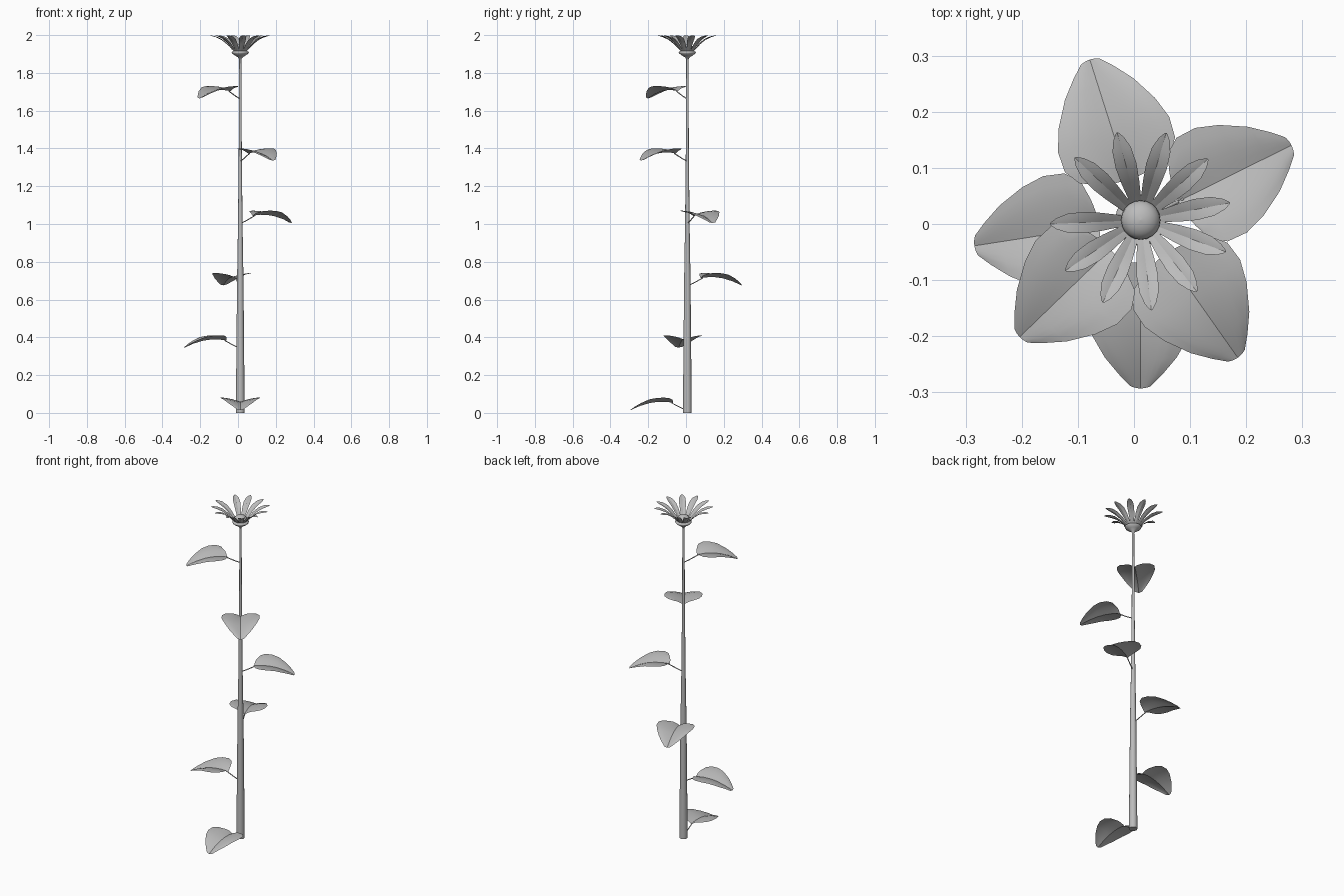
import bpy, math
from mathutils import Matrix, Vector

cube = bpy.data.objects.get("Cube")
if cube:
    bpy.data.objects.remove(cube)

# One plain grey for the whole plant
grey = bpy.data.materials.new("plain_grey")
grey.use_nodes = True
colour = (0.5, 0.5, 0.5, 1)
grey.diffuse_color = colour
grey.node_tree.nodes["Principled BSDF"].inputs["Base Color"].default_value = colour

AXIS = Vector((0.012, 0.007, 0))


def make(name, verts, faces, matrix=Matrix()):
    mesh = bpy.data.meshes.new(name)
    mesh.from_pydata(verts, [], faces)
    mesh.transform(Matrix.Translation(AXIS) @ matrix)
    mesh.materials.append(grey)
    mesh.polygons.foreach_set("use_smooth", [True] * len(mesh.polygons))
    mesh.update()
    obj = bpy.data.objects.new(name, mesh)
    bpy.context.collection.objects.link(obj)
    return obj


def lathe(name, profile, sides=16):
    """Revolve (radius, height) points about the stem axis."""
    verts = [(r * math.cos(a), r * math.sin(a), z) for r, z in profile
             for a in [math.tau * k / sides for k in range(sides)]]
    faces = [(j * sides + k, j * sides + (k + 1) % sides,
              (j + 1) * sides + (k + 1) % sides, (j + 1) * sides + k)
             for j in range(len(profile) - 1) for k in range(sides)]
    return make(name, verts, faces)


def blade(name, rows, half, angle, height):
    """Creased leaf surface from rows of (mid, mid z, edge, half width, edge lift)."""
    cols = 2 * half + 1
    verts = []
    for mid, z, edge, width, lift in rows:
        for k in range(cols):
            u = (k - half) / half
            a = abs(u)
            verts.append((mid + (edge - mid) * a * a, u * width,
                          z + lift * math.sin(a * math.pi / 2)))
    faces = [(j * cols + k, (j + 1) * cols + k, (j + 1) * cols + k + 1, j * cols + k + 1)
             for j in range(len(rows) - 1) for k in range(cols - 1)]
    turn = Matrix.Translation((0, 0, height)) @ Matrix.Rotation(math.radians(angle), 4, "Z")
    obj = make(name, verts, faces, turn)
    # Keep the midrib crisp
    for e in obj.data.edges:
        if all(v % cols == half for v in e.vertices):
            e.use_edge_sharp = True
    return obj


def tube(name, points, radius, angle, height, sides=6):
    """Thin stalk following (distance, z) points."""
    verts = [(s, radius * math.cos(a), z + radius * math.sin(a)) for s, z in points
             for a in [math.tau * k / sides for k in range(sides)]]
    faces = [(j * sides + k, j * sides + (k + 1) % sides,
              (j + 1) * sides + (k + 1) % sides, (j + 1) * sides + k)
             for j in range(len(points) - 1) for k in range(sides)]
    turn = Matrix.Translation((0, 0, height)) @ Matrix.Rotation(math.radians(angle), 4, "Z")
    return make(name, verts, faces, turn)


# Tapering stem with a closed foot
stem = lathe("stem", [(0, 0), (0.023, 0), (0.0225, 0.1), (0.017, 0.7), (0.012, 1.0),
                      (0.008, 1.4), (0.006, 1.89)])
for e in stem.data.edges:
    if all(stem.data.vertices[v].co.z < 0.001 for v in e.vertices):
        e.use_edge_sharp = True

# Six leaves spiralling up the stem
LEAF = [(0.075, 0.032, 0.083, 0.052, 0.020), (0.09, 0.036, 0.095, 0.084, 0.022),
        (0.12, 0.039, 0.122, 0.103, 0.022), (0.16, 0.038, 0.16, 0.104, 0.021),
        (0.20, 0.032, 0.20, 0.090, 0.020), (0.25, 0.017, 0.245, 0.064, 0.015),
        (0.28, 0.004, 0.276, 0.038, 0.010), (0.30, -0.005, 0.296, 0.018, 0.004)]
for i in range(6):
    angle, height = -90 - 81.2 * i, 0.02 + 0.33 * i
    blade(f"leaf_{i + 1}", LEAF, 5, angle, height)
    tube(f"leaf_stalk_{i + 1}", [(0, -0.008), (0.03, 0.005), (0.055, 0.018), (0.085, 0.034)],
         0.003, angle, height)

# Cup under the flower
lathe("calyx", [(0.006, 1.872), (0.012, 1.882), (0.030, 1.893), (0.043, 1.903),
                (0.046, 1.910), (0.036, 1.916), (0, 1.916)])

# Ring of petals, with one gap
PETAL = [(0.022, 1.905, 0.022, 0.008, 0.001), (0.045, 1.925, 0.045, 0.012, 0.003),
         (0.070, 1.951, 0.070, 0.016, 0.005), (0.100, 1.975, 0.100, 0.019, 0.005),
         (0.130, 1.989, 0.130, 0.017, 0.004), (0.150, 1.995, 0.150, 0.010, 0.002),
         (0.162, 1.998, 0.160, 0.003, 0.001)]
for i in range(11):
    blade(f"petal_{i + 1}", PETAL, 2, 182.5 + 31.4 * i, 0)

# Domed flower centre
lathe("flower_centre", [(0.035 * math.cos(t), 1.925 + 0.026 * math.sin(t))
                        for t in [math.radians(-90 + 15 * k) for k in range(13)]], 20)
